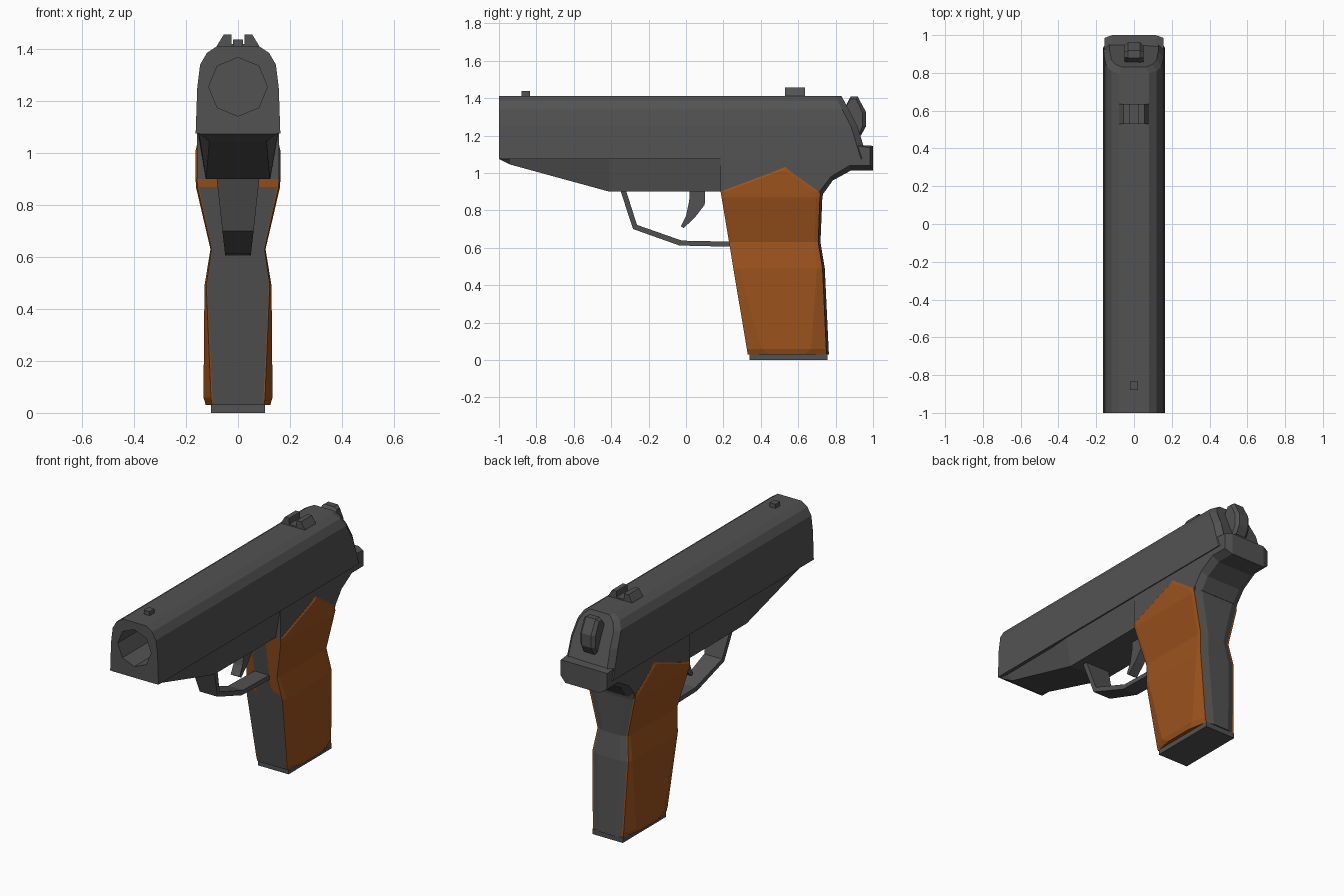
import bpy, bmesh, math

if "Cube" in bpy.data.objects:
    bpy.data.objects.remove(bpy.data.objects["Cube"])


def material(name, colour):
    m = bpy.data.materials.new(name)
    m.diffuse_color = (*colour, 1)
    m.use_nodes = True
    m.node_tree.nodes["Principled BSDF"].inputs["Base Color"].default_value = m.diffuse_color
    return m


STEEL = material("dark_steel", (0.085, 0.085, 0.085))
WOOD = material("grip_brown", (0.33, 0.085, 0.012))


def loft(name, rings, mat=STEEL):
    """Skin a list of equal-length closed rings and cap both ends."""
    bm = bmesh.new()
    vs = [[bm.verts.new(p) for p in ring] for ring in rings]
    n = len(rings[0])
    for a, b in zip(vs, vs[1:]):
        for i in range(n):
            j = (i + 1) % n
            bm.faces.new((a[i], a[j], b[j], b[i]))
    bm.faces.new(vs[0])
    bm.faces.new(vs[-1])
    bmesh.ops.recalc_face_normals(bm, faces=bm.faces)
    me = bpy.data.meshes.new(name)
    bm.to_mesh(me)
    bm.free()
    me.materials.append(mat)
    ob = bpy.data.objects.new(name, me)
    bpy.context.collection.objects.link(ob)
    return ob


def both(half):
    """Complete a ring from its right half by mirroring in x."""
    return half + [(-x, y, z) for x, y, z in reversed(half)]


def side_slab(name, layers):
    """Loft (half width, y-z profile) layers symmetrically across x."""
    layers = [(-w, p) for w, p in layers] + [(w, p) for w, p in reversed(layers)]
    return loft(name, [[(x, y, z) for y, z in p] for x, p in layers])


# Slide: constant section with a sloped, chamfered rear
section = [(0.163, 1.075), (0.157, 1.25), (0.146, 1.34), (0.12, 1.385), (0.08, 1.412)]


def rear(z):
    return 0.97 - max(0, z - 1.15) * 0.53


slide = loft("slide", [
    both([(x, -1, z) for x, z in section]),
    both([(x, rear(z) - 0.035, z) for x, z in section]),
    both([(x * 0.82, rear(z), z) for x, z in section])])

# Muzzle bore
bpy.ops.mesh.primitive_cylinder_add(vertices=8, radius=0.113, depth=0.8,
                                    location=(0, -1, 1.255), rotation=(math.pi / 2, 0, 0))
cutter = bpy.context.object
cutter.name = "bore_cutter"
cutter.data.materials.append(STEEL)
cutter.hide_render = True
cutter.hide_viewport = False
cutter.display_type = 'WIRE'
cut = slide.modifiers.new("bore", 'BOOLEAN')
cut.operation = 'DIFFERENCE'
cut.solver = 'EXACT'
cut.object = cutter
bpy.context.view_layer.objects.active = slide
bpy.ops.object.modifier_apply(modifier="bore")
bpy.data.objects.remove(cutter)

# Dust cover under the barrel: y, top half width, bottom half width, bottom z
loft("dust_cover", [both([(b, y, z), (t, y, 1.085)]) for y, t, b, z in [
    (-0.998, 0.152, 0.147, 1.073), (-0.94, 0.152, 0.11, 1.045),
    (-0.41, 0.155, 0.123, 0.9), (0.2, 0.157, 0.125, 0.9)]])

# Rear frame with chamfered tang
side_profile = [(0.185, 1.09), (0.185, 0.9), (0.705, 0.89), (0.775, 0.98), (0.875, 1.04),
                (0.985, 1.04), (0.985, 1.135), (0.9, 1.145)]
core_profile = [(0.185, 1.09), (0.185, 0.9), (0.735, 0.89), (0.785, 0.96), (0.88, 1.012),
                (1.0, 1.012), (1.0, 1.145), (0.9, 1.15)]
side_slab("rear_frame", [(0.157, side_profile), (0.115, core_profile)])

# Grip: z, front y, back y, half width
grip = [(0.03, 0.33, 0.75, 0.097), (0.49, 0.253, 0.728, 0.119),
        (0.63, 0.23, 0.705, 0.1), (0.87, 0.19, 0.715, 0.15), (0.92, 0.185, 0.725, 0.156)]
loft("grip_frame", [both([(w, f, z), (w, b, z), (w - 0.045, b + 0.014, z)])
                    for z, f, b, w in grip])

# Wooden side panels: z, front y, back y, edge half width, plateau half width, plateau inset
panel = [(0.03, 0.33, 0.752, 0.1, 0.124, 0.12), (0.06, 0.325, 0.75, 0.104, 0.133, 0.08),
         (0.49, 0.253, 0.73, 0.122, 0.129, 0.03), (0.63, 0.23, 0.707, 0.102, 0.106, 0.02),
         (0.87, 0.19, 0.716, 0.156, 0.162, 0.02), (0.9, 0.185, 0.71, 0.158, 0.163, 0.025),
         (1.01, 0.478, 0.557, 0.158, 0.163, 0.025), (1.032, 0.527, 0.533, 0.156, 0.158, 0.002)]
for side, label in ((1, "left"), (-1, "right")):
    loft(f"grip_panel_{label}", [
        [(side * x, y, z) for x, y in [(0.05, f), (e, f), (p, f + i), (p, b - i), (e, b), (0.05, b)]]
        for z, f, b, e, p, i in panel], WOOD)

# Magazine base plate
loft("base_plate", [both([(0.103, 0.34, z), (0.103, 0.757, z)]) for z in (0, 0.031)])

# Trigger guard: outer y z, inner y z, half width
guard = [(-0.352, 0.91, -0.322, 0.91, 0.083), (-0.283, 0.7, -0.262, 0.722, 0.06),
         (-0.035, 0.612, -0.022, 0.638, 0.05), (0.26, 0.605, 0.26, 0.632, 0.05)]
loft("trigger_guard", [both([(w, yo, zo), (w, yi, zi)]) for yo, zo, yi, zi, w in guard])

# Trigger
side_slab("trigger", [(0.03, [(0.02, 0.91), (0.017, 0.85), (0.0, 0.77), (-0.028, 0.715),
                              (-0.012, 0.705), (0.05, 0.765), (0.1, 0.83), (0.103, 0.91)])])

# Hammer, chamfered on its sides
hammer_side = [(0.83, 1.3), (0.865, 1.37), (0.882, 1.395), (0.91, 1.395), (0.945, 1.32),
               (0.945, 1.25), (0.92, 1.2)]
hammer_core = [(0.83, 1.3), (0.86, 1.37), (0.88, 1.408), (0.918, 1.408), (0.963, 1.325),
               (0.963, 1.25), (0.935, 1.2)]
side_slab("hammer", [(0.05, hammer_side), (0.032, hammer_core)])

# Front and rear sights
side_slab("front_sight", [(0.02, [(-0.88, 1.4), (-0.88, 1.437), (-0.835, 1.437), (-0.835, 1.4)])])
notch = [(0.08, 1.405), (0.08, 1.415), (0.055, 1.456), (0.025, 1.456), (0.025, 1.42)]
loft("rear_sight", [both([(x, y, z) for x, z in notch]) for y in (0.53, 0.635)])
